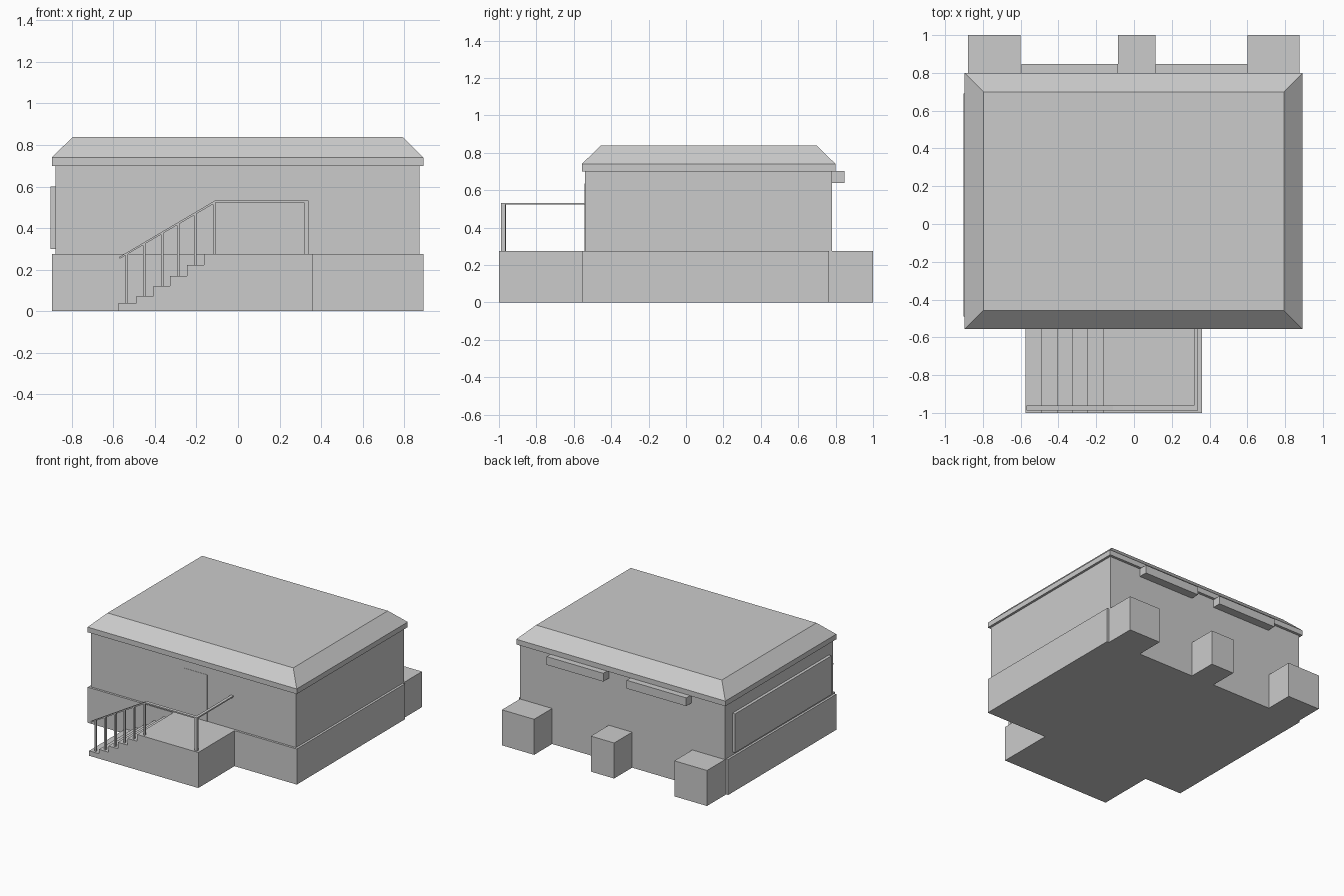
import bpy, bmesh, math
from mathutils import Vector

if "Cube" in bpy.data.objects:
    bpy.data.objects.remove(bpy.data.objects["Cube"])


def mesh_object(name, bm):
    bmesh.ops.recalc_face_normals(bm, faces=bm.faces)
    me = bpy.data.meshes.new(name)
    bm.to_mesh(me)
    bm.free()
    ob = bpy.data.objects.new(name, me)
    bpy.context.collection.objects.link(ob)
    return ob


def box(name, x0, x1, y0, y1, z0, z1):
    bm = bmesh.new()
    bmesh.ops.create_cube(bm, size=1)
    for v in bm.verts:
        v.co = Vector(((x0 + x1) / 2 + v.co.x * (x1 - x0),
                       (y0 + y1) / 2 + v.co.y * (y1 - y0),
                       (z0 + z1) / 2 + v.co.z * (z1 - z0)))
    return mesh_object(name, bm)


def extrude_xz(name, pts, y0, y1):
    """Extrude an outline in the xz plane from y0 to y1."""
    bm = bmesh.new()
    face = bm.faces.new([bm.verts.new((x, y0, z)) for x, z in pts])
    res = bmesh.ops.extrude_face_region(bm, geom=[face])
    moved = [g for g in res["geom"] if isinstance(g, bmesh.types.BMVert)]
    bmesh.ops.translate(bm, verts=moved, vec=(0, y1 - y0, 0))
    return mesh_object(name, bm)


# Main building and wider plinth
box("walls", -0.88, 0.875, -0.54, 0.78, 0, 0.71)
box("plinth", -0.897, 0.893, -0.557, 0.765, 0, 0.275)
box("door", -0.088, 0.115, -0.542, -0.53, 0.275, 0.635)

# Hipped roof: straight fascia, then sloped sides to a flat top
bm = bmesh.new()
rings = []
for z, inset in ((0.70, 0), (0.74, 0), (0.838, 0.10)):
    x0, x1, y0, y1 = -0.897 + inset, 0.893 - inset, -0.557 + inset, 0.80 - inset
    rings.append([bm.verts.new((x, y, z))
                  for x, y in ((x0, y0), (x1, y0), (x1, y1), (x0, y1))])
for a, b in zip(rings, rings[1:]):
    for i in range(4):
        j = (i + 1) % 4
        bm.faces.new((a[i], a[j], b[j], b[i]))
bm.faces.new(rings[0])
bm.faces.new(rings[-1])
mesh_object("roof", bm)

# Panel on the left wall
box("side_panel", -0.903, -0.87, -0.49, 0.69, 0.30, 0.60)

# Blocks and awnings along the back
for i, (x0, x1) in enumerate(((-0.88, -0.60), (-0.085, 0.115), (0.60, 0.875))):
    box(f"back_block_{i + 1}", x0, x1, 0.77, 1.0, 0, 0.275)
for i, (x0, x1) in enumerate(((-0.595, -0.085), (0.115, 0.60))):
    box(f"back_awning_{i + 1}", x0, x1, 0.77, 0.847, 0.638, 0.702)

# Porch with steps climbing from the left
step_x = [-0.575, -0.49, -0.408, -0.327, -0.245, -0.163]
step_z = [0.038, 0.072, 0.12, 0.17, 0.222, 0.275]
outline = [(0.36, 0), (step_x[0], 0)]
for i, (x, z) in enumerate(zip(step_x, step_z)):
    if i:
        outline.append((x, step_z[i - 1]))
    outline.append((x, z))
outline.append((0.36, 0.275))
extrude_xz("porch_steps", outline, -1.0, -0.55)

# Handrail: sloped part, level front part and return to the wall
extrude_xz("front_rail", [(-0.57, 0.252), (-0.107, 0.523), (0.34, 0.523),
                          (0.34, 0.533), (-0.11, 0.533), (-0.57, 0.262)],
           -0.988, -0.962)
box("side_rail", 0.318, 0.34, -0.988, -0.54, 0.523, 0.533)

# Rail posts
for i, (x, zb) in enumerate(zip((-0.535, -0.452, -0.366, -0.287, -0.205, -0.115), step_z)):
    top = 0.256 + (x + 0.57) * 0.585
    box(f"rail_post_{i + 1}", x - 0.006, x + 0.006, -0.983, -0.967, zb, top)
box("corner_post", 0.318, 0.34, -0.988, -0.966, 0.275, 0.525)
